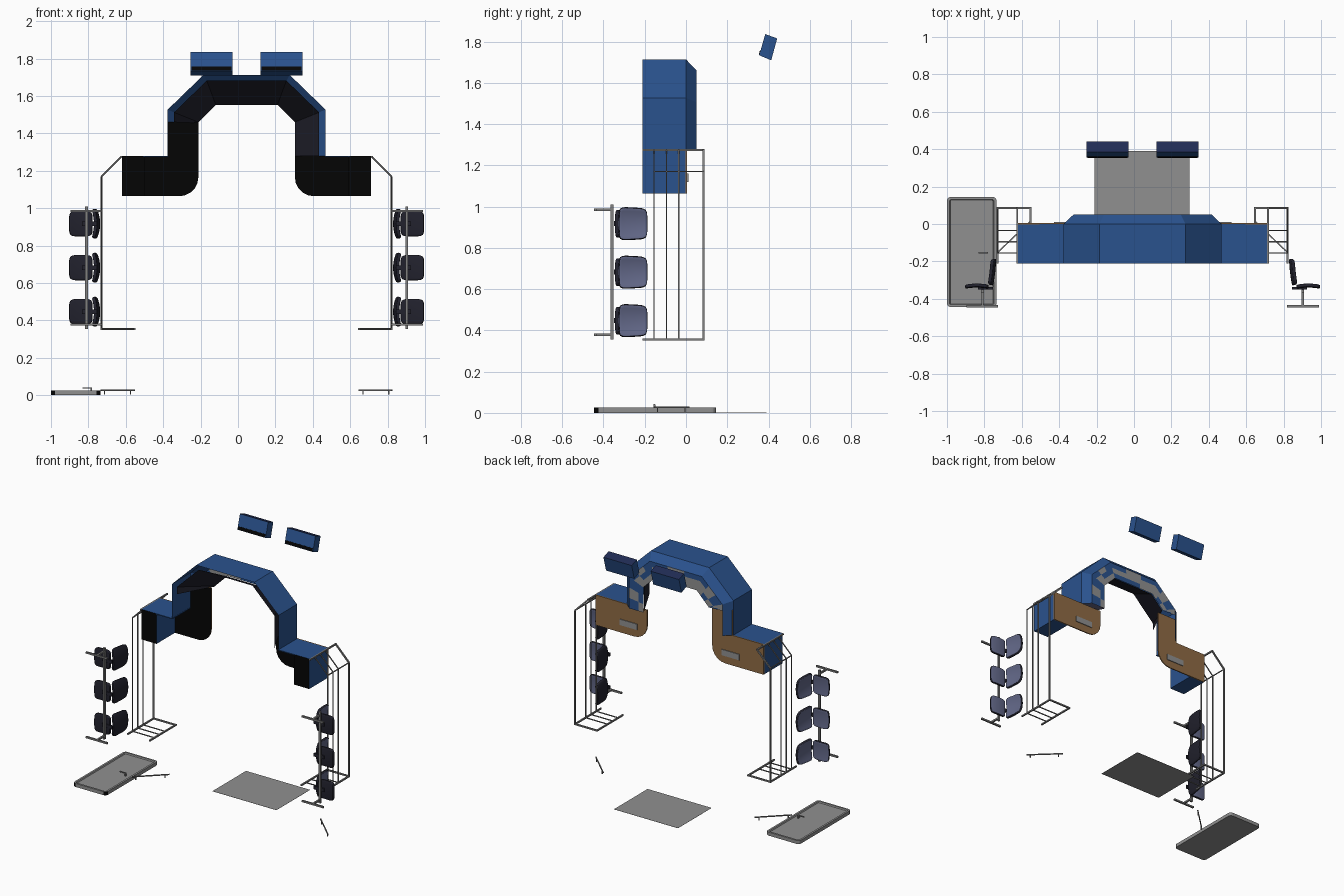
import bpy, bmesh, math, random
from mathutils import Vector

if "Cube" in bpy.data.objects:
    bpy.data.objects.remove(bpy.data.objects["Cube"])

random.seed(4)
C = 0.046  # mirror plane of the layout


def mat(name, r, g, b):
    m = bpy.data.materials.new(name)
    m.diffuse_color = (r, g, b, 1)
    m.use_nodes = True
    m.node_tree.nodes["Principled BSDF"].inputs["Base Color"].default_value = m.diffuse_color
    return m


BLUE = mat("blue panel", 0.023, 0.085, 0.27)
NAVY = mat("dark navy", 0.015, 0.025, 0.09)
BLACK = mat("black", 0.0015, 0.0015, 0.0015)
DARK = mat("dark slate", 0.016, 0.016, 0.027)
CUSHION = mat("slate cushion", 0.125, 0.14, 0.25)
BROWN = mat("brown board", 0.28, 0.15, 0.06)
GREY = mat("light grey", 0.28, 0.28, 0.28)
METAL = mat("metal grey", 0.22, 0.22, 0.22)


def finish(name, bm, mats, rule=None):
    bm.normal_update()
    if rule:
        for f in bm.faces:
            f.material_index = rule(f)
    me = bpy.data.meshes.new(name)
    bm.to_mesh(me)
    bm.free()
    for m in mats:
        me.materials.append(m)
    ob = bpy.data.objects.new(name, me)
    bpy.context.collection.objects.link(ob)
    return ob


def prism(pts, axis, a, b):
    """Closed solid: 2D outline extruded along an axis from a to b."""
    def p3(p, t):
        return {"x": (t, p[0], p[1]), "y": (p[0], t, p[1]), "z": (p[0], p[1], t)}[axis]
    bm = bmesh.new()
    lo = [bm.verts.new(p3(p, a)) for p in pts]
    hi = [bm.verts.new(p3(p, b)) for p in pts]
    n = len(pts)
    bm.faces.new(lo)
    bm.faces.new(hi)
    for i in range(n):
        bm.faces.new((lo[i], lo[(i + 1) % n], hi[(i + 1) % n], hi[i]))
    bmesh.ops.recalc_face_normals(bm, faces=bm.faces)
    return bm


def box(name, x0, x1, y0, y1, z0, z1, mats, rule=None):
    return finish(name, prism([(x0, y0), (x1, y0), (x1, y1), (x0, y1)], "z", z0, z1), mats, rule)


def bars(name, segs, m):
    """Square bars, each (start, end, half width)."""
    bm = bmesh.new()
    for p, q, r in segs:
        p, q = Vector(p), Vector(q)
        d = q - p
        mx = d.to_track_quat("Z", "Y").to_matrix().to_4x4()
        mx.translation = (p + q) / 2
        vs = bmesh.ops.create_cube(bm, size=1)["verts"]
        for v in vs:
            v.co = mx @ Vector((v.co.x * 2 * r, v.co.y * 2 * r, v.co.z * d.length))
    return finish(name, bm, [m])


def arc(cx, cy, r, a0, a1, n=5):
    return [(cx + r * math.cos(math.radians(a0 + (a1 - a0) * i / n)),
             cy + r * math.sin(math.radians(a0 + (a1 - a0) * i / n))) for i in range(n + 1)]


# Arch: outer shell with rear bevel, sloping inner lining, rear ring
def arch(w, sh, tw, top, left_low=1.28):
    return [(C - w, left_low), (C - w, sh), (C - tw, top),
            (C + tw, top), (C + w, sh), (C + w, 1.28)]


def loft(rows, facing):
    bm = bmesh.new()
    vs = [[bm.verts.new((x, y, z)) for x, z in prof] for y, prof in rows]
    for a, b in zip(vs, vs[1:]):
        for i in range(len(a) - 1):
            bm.faces.new((a[i], a[i + 1], b[i + 1], b[i]))
    bm.normal_update()
    for f in bm.faces:
        if f.normal.dot(facing(f.calc_center_median())) < 0:
            f.normal_flip()
    return bm


def outward(c):
    return c - Vector((C, -0.3, 1.25))


outer = arch(0.422, 1.527, 0.23, 1.713)
finish("arch_shell", loft([(-0.21, outer), (0, outer), (0.05, arch(0.37, 1.505, 0.205, 1.662))],
                          outward), [BLUE])
finish("arch_lining", loft([(-0.205, arch(0.388, 1.512, 0.213, 1.682, 1.46)),
                            (0.044, arch(0.258, 1.46, 0.165, 1.553, 1.455))],
                           lambda c: -outward(c)), [DARK])
ring = loft([(0.05, arch(0.37, 1.505, 0.205, 1.662, 1.46)),
             (0.05, arch(0.258, 1.46, 0.165, 1.553, 1.455))], lambda c: Vector((0, 1, 0)))
bmesh.ops.subdivide_edges(ring, edges=ring.edges[:], cuts=2, use_grid_fill=True)
finish("arch_rear_ring", ring, [BLUE, GREY], lambda f: random.randint(0, 1))

# Overhead boxes behind the arch
sec = [(0.384, 1.836), (0.442, 1.815), (0.413, 1.709), (0.355, 1.733)]
strip = [(0.3615, 1.756), (0.3555, 1.735), (0.3525, 1.736), (0.3585, 1.757)]
for s in (-1, 1):
    xa, xb = C + s * 0.1875 - 0.112, C + s * 0.1875 + 0.112
    finish("overhead_box", prism(sec, "x", xa, xb), [BLUE, NAVY],
           lambda f: 1 if f.normal.z > 0.8 else 0)
    finish("overhead_box_strip", prism(strip, "x", xa + 0.005, xb - 0.005), [BLACK])

# Floor plate
box("floor_plate", C - 0.256, C + 0.252, 0.01, 0.391, 0, 0.001, [GREY])


# Seat pads: curved sheet with cushion on the face, dark shell behind
def pad(name, s, fn):
    bm = bmesh.new()
    n = 10
    g = []
    for i in range(n + 1):
        row = []
        for j in range(n + 1):
            a, b = 2 * i / n - 1, 2 * j / n - 1
            a2 = a * (1 - 0.11 * b ** 6)
            b2 = b * (1 - 0.11 * a ** 6)
            u, y, z = fn(a2, b2)
            row.append(bm.verts.new((C + s * u, y, z)))
        g.append(row)
    for i in range(n):
        for j in range(n):
            bm.faces.new((g[i][j], g[i + 1][j], g[i + 1][j + 1], g[i][j + 1]))
    want = Vector((s, 1, 0))
    bm.normal_update()
    for f in bm.faces:
        f.smooth = True
        if f.normal.dot(want) < 0:
            f.normal_flip()
    ob = finish(name, bm, [CUSHION, DARK])
    md = ob.modifiers.new("thickness", "SOLIDIFY")
    md.thickness, md.offset = 0.018, -1
    md.material_offset = md.material_offset_rim = 1
    bv = ob.modifiers.new("soft_edge", "BEVEL")
    bv.width, bv.segments, bv.limit_method = 0.004, 2, "ANGLE"
    bv.angle_limit = math.radians(50)


for s in (-1, 1):
    def X(u):
        return C + s * u

    # Side cabinets: closed outer box, roof running in to the arch
    xs = sorted((X(0.42), X(0.55)))
    box("cabinet_top", *xs, -0.21, 0.0, 1.274, 1.28, [BLUE])
    xs = sorted((X(0.545), X(0.666)))
    box("cabinet_end", *xs, -0.21, -0.002, 1.064, 1.28, [BLUE, BLACK],
        lambda f: 1 if f.normal.y < -0.5 else 0)

    # Rear board with rounded inner corner; left one rises higher
    crn = arc(0.36, 1.166, 0.102, 270, 180)
    crn = [(X(u), z) for u, z in crn]
    if s < 0:
        top = [(X(0.258), 1.46), (X(0.42), 1.46), (X(0.42), 1.28)]
    else:
        top = [(X(0.258), 1.28)]
    outline = [(X(0.666), 1.064)] + crn + top + [(X(0.666), 1.28)]
    finish("rear_board", prism(outline, "y", -0.002, 0.006), [BROWN, BLACK],
           lambda f: 1 if f.normal.y < -0.5 else 0)
    xs = sorted((X(0.335), X(0.475)))
    box("board_plate", *xs, 0.006, 0.011, 1.118, 1.16, [GREY])

    # Cage rail frame
    segs = []
    for y, r in ((-0.155, 0.003), (-0.095, 0.003), (-0.035, 0.003), (0.085, 0.005)):
        path = [(0.6, 0.355), (0.775, 0.355), (0.775, 1.17), (0.67, 1.275)]
        for p, q in zip(path, path[1:]):
            segs.append(((X(p[0]), y, p[1]), (X(q[0]), y, q[1]), r))
    for u, z in ((0.6, 0.355), (0.775, 0.355), (0.67, 1.275)):
        segs.append(((X(u), -0.21, z), (X(u), 0.09, z), 0.005))
    segs.append(((X(0.775), -0.155, 1.17), (X(0.775), 0.085, 1.17), 0.003))
    bars("rail_frame", segs, METAL)

    # Diagonal grab handle lying on the floor
    h0, h1 = Vector((X(0.778), -0.155, 0.027)), Vector((X(0.6), 0.015, 0.027))
    feet = [h0.lerp(h1, t) for t in (0.1, 0.88)]
    bars("grab_handle", [(h0, h1, 0.0035)] +
         [(f, (f.x, f.y, 0.004), 0.003) for f in feet], METAL)

    # Row of three seats lying on its end
    bars("seat_beam", [((X(0.856), -0.358, 0.355), (X(0.856), -0.358, 1.01), 0.007)], METAL)
    for z in (0.378, 0.985):
        bars("seat_leg", [((X(0.856), -0.358, z), (X(0.856), -0.44, z), 0.006),
                          ((X(0.772), -0.44, z), (X(0.942), -0.44, z), 0.006)], METAL)
    for z in (0.447, 0.682, 0.917):
        pad("seat_cushion", s, lambda a, b: (0.886 + 0.064 * a,
            -0.322 - 0.006 * a * a + 0.004 * b * b, z + 0.066 * b))
        pad("seat_back", s, lambda a, b: (0.806 - 0.008 * a + 0.014 * b * b + 0.003 * a * a,
            -0.256 + 0.069 * a, z + (0.074 - 0.004 * a) * b))
        xs = sorted((X(0.80), X(0.88)))
        box("seat_bracket", *xs, -0.35, -0.338, z - 0.012, z + 0.012, [DARK])

# Loose door leaf lying on the floor, with raised rim
r = 0.022
x0, x1, y0, y1 = -1.0, -0.735, -0.445, 0.145
leaf = (arc(x1 - r, y1 - r, r, 0, 90, 4) + arc(x0 + r, y1 - r, r, 90, 180, 4)
        + arc(x0 + r, y0 + r, r, 180, 270, 4) + arc(x1 - r, y0 + r, r, 270, 360, 4))
bm = prism(leaf, "z", 0, 0.025)
bm.normal_update()
top = [f for f in bm.faces if f.normal.z > 0.9]
bmesh.ops.inset_region(bm, faces=top, thickness=0.014)
bmesh.ops.inset_region(bm, faces=top, thickness=0.004, depth=-0.008)
finish("door_leaf", bm, [GREY, BLACK],
       lambda f: 1 if 0.15 < abs(f.normal.x) < 0.99 and f.calc_center_median().y < 0
       and abs(f.normal.z) < 0.1 else 0)
bars("door_lever", [((-0.785, -0.153, 0.018), (-0.785, -0.153, 0.04), 0.004),
                    ((-0.78, -0.153, 0.039), (-0.832, -0.153, 0.039), 0.0035)], METAL)
